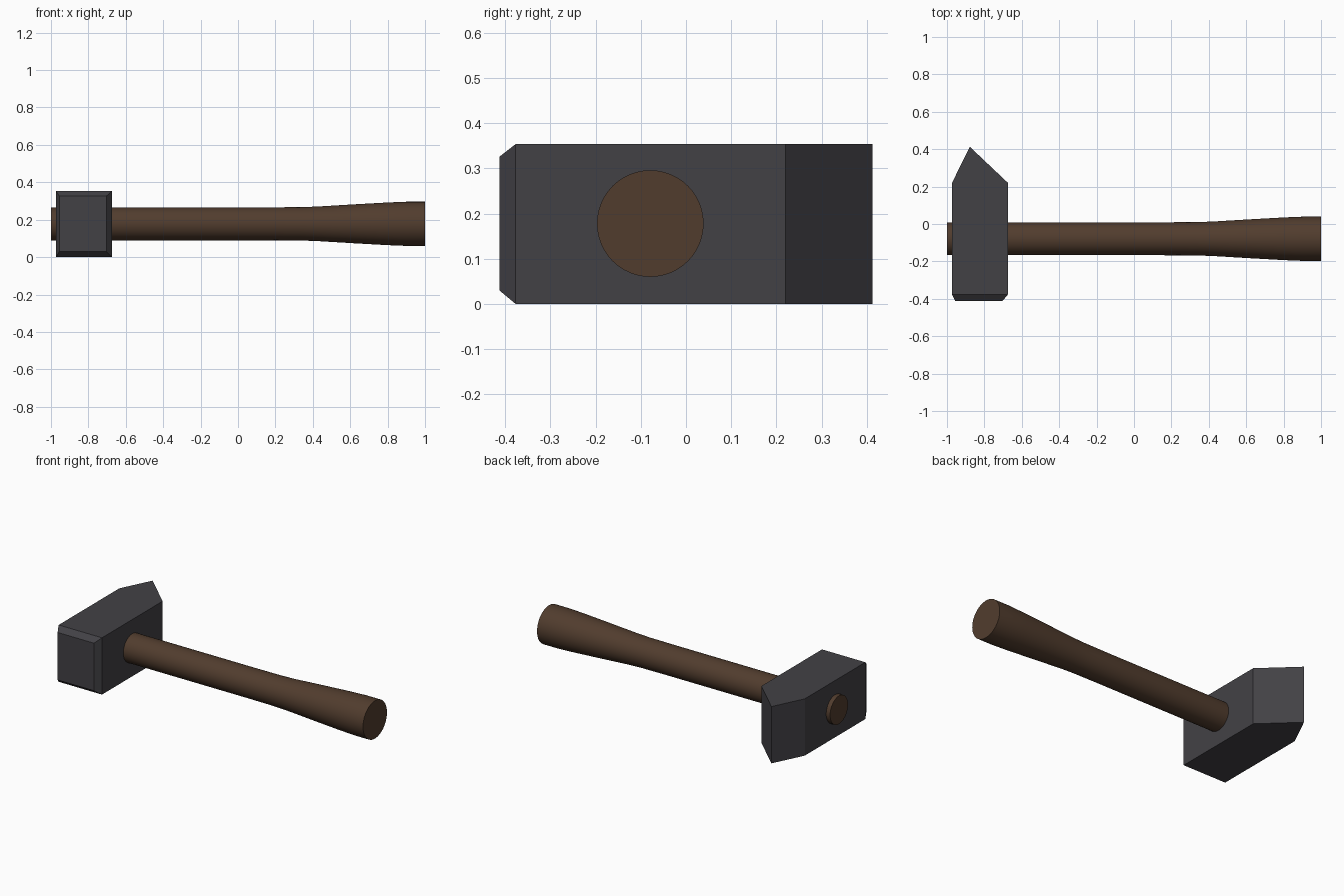
import bpy, bmesh, math

if "Cube" in bpy.data.objects:
    bpy.data.objects.remove(bpy.data.objects["Cube"])


def material(name, rgb):
    m = bpy.data.materials.new(name)
    m.diffuse_color = (*rgb, 1)
    m.use_nodes = True
    m.node_tree.nodes["Principled BSDF"].inputs["Base Color"].default_value = m.diffuse_color
    return m


def finish(name, bm, mat):
    bmesh.ops.recalc_face_normals(bm, faces=bm.faces)
    me = bpy.data.meshes.new(name)
    bm.to_mesh(me)
    bm.free()
    me.materials.append(mat)
    ob = bpy.data.objects.new(name, me)
    bpy.context.collection.objects.link(ob)
    return ob


def loft(bm, rings):
    """Skin a list of equal-length vertex rings and cap both ends."""
    n = len(rings[0])
    vs = [[bm.verts.new(p) for p in r] for r in rings]
    for a, b in zip(vs, vs[1:]):
        for i in range(n):
            j = (i + 1) % n
            bm.faces.new((a[i], a[j], b[j], b[i]))
    bm.faces.new(vs[0])
    bm.faces.new(vs[-1])


steel = material("dark steel", (0.055, 0.053, 0.060))
wood = material("brown wood", (0.083, 0.046, 0.027))

# Head: block with a chamfered striking face and a wedge peen
bm = bmesh.new()
sections = [  # y, x min, x max, z min, z max
    (-0.413, -0.955, -0.704, 0.030, 0.326),
    (-0.377, -0.973, -0.674, 0.0, 0.354),
    (0.220, -0.973, -0.674, 0.0, 0.354),
    (0.413, -0.878, -0.878, 0.0, 0.354),
]
loft(bm, [[(x0, y, z0), (x1, y, z0), (x1, y, z1), (x0, y, z1)]
          for y, x0, x1, z0, z1 in sections])
bmesh.ops.remove_doubles(bm, verts=bm.verts, dist=1e-4)
finish("hammer_head", bm, steel)

# Handle: round shaft flaring towards the grip end
SIDES = 48
profile = [(-1, .088), (0.15, .088), (0.33, .089), (0.42, .092),
           (0.62, .104), (0.80, .114), (0.90, .118), (1, .118)]
bm = bmesh.new()
loft(bm, [[(x, -0.079 + r * math.cos(2 * math.pi * i / SIDES),
            0.178 + r * math.sin(2 * math.pi * i / SIDES))
           for i in range(SIDES)] for x, r in profile])
handle = finish("handle", bm, wood)
bpy.context.view_layer.objects.active = handle
handle.select_set(True)
bpy.ops.object.shade_smooth_by_angle(angle=math.radians(30))
